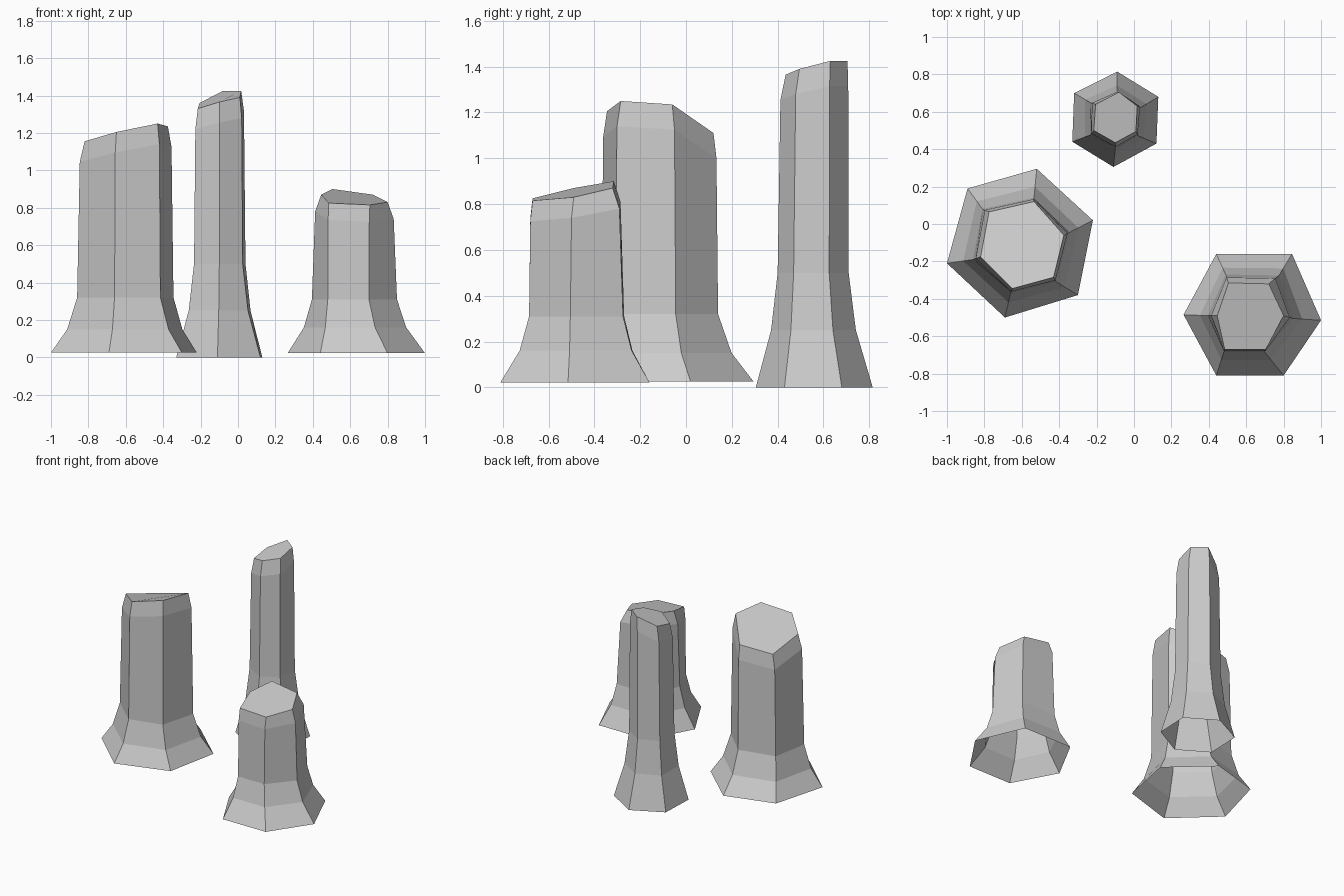
import bpy
import bmesh


def lerp(p, q, t):
    return [a + (b - a) * t for a, b in zip(p, q)]


def rock_column(name, base, body, top, base_z, flare_z, body_z, flare, drop):
    """Six-sided pillar, open below: flared foot, straight shaft, bevelled tilted top."""
    rings = [
        [(x, y, base_z) for x, y in base],
        [(*lerp(b, s, flare), flare_z) for b, s in zip(base, body)],
        [(x, y, body_z) for x, y in body],
        [(*lerp(s, t[:2], 0.35), t[2] - drop) for s, t in zip(body, top)],
        top,
    ]
    bm = bmesh.new()
    rows = [[bm.verts.new(p) for p in ring] for ring in rings]
    for low, high in zip(rows, rows[1:]):
        for i in range(6):
            j = (i + 1) % 6
            bm.faces.new((low[i], low[j], high[j], high[i]))
    bm.faces.new(rows[-1])
    mesh = bpy.data.meshes.new(name)
    bm.to_mesh(mesh)
    bm.free()
    bpy.context.collection.objects.link(bpy.data.objects.new(name, mesh))


# Corners run counter-clockwise seen from above
# Wide column on the left
rock_column(
    "wide_rock_column",
    base=[(-1.0, -0.21), (-0.69, -0.5), (-0.3, -0.38), (-0.22, 0.02), (-0.52, 0.295), (-0.89, 0.19)],
    body=[(-0.86, -0.19), (-0.66, -0.37), (-0.415, -0.31), (-0.345, -0.045), (-0.535, 0.14), (-0.81, 0.08)],
    top=[(-0.82, -0.175, 1.155), (-0.65, -0.345, 1.205), (-0.43, -0.285, 1.25),
         (-0.375, -0.06, 1.235), (-0.535, 0.12, 1.11), (-0.775, 0.065, 1.08)],
    base_z=0.025, flare_z=0.15, body_z=0.32, flare=0.62, drop=0.11)

# Tall slim column at the back
rock_column(
    "tall_rock_column",
    base=[(-0.33, 0.44), (-0.11, 0.305), (0.12, 0.43), (0.13, 0.68), (-0.09, 0.815), (-0.32, 0.7)],
    body=[(-0.235, 0.475), (-0.1, 0.4), (0.025, 0.47), (0.04, 0.625), (-0.09, 0.71), (-0.235, 0.65)],
    top=[(-0.215, 0.5, 1.33), (-0.1, 0.435, 1.365), (0.01, 0.495, 1.39),
         (0.017, 0.63, 1.425), (-0.08, 0.705, 1.425), (-0.205, 0.64, 1.36)],
    base_z=0.0, flare_z=0.25, body_z=0.5, flare=0.7, drop=0.11)

# Short column on the right
rock_column(
    "short_rock_column",
    base=[(0.265, -0.485), (0.44, -0.81), (0.8, -0.81), (1.0, -0.515), (0.845, -0.16), (0.44, -0.16)],
    body=[(0.395, -0.49), (0.48, -0.685), (0.7, -0.685), (0.85, -0.505), (0.775, -0.275), (0.49, -0.27)],
    top=[(0.445, -0.49, 0.87), (0.485, -0.67, 0.825), (0.705, -0.67, 0.815),
         (0.8, -0.49, 0.83), (0.72, -0.32, 0.87), (0.505, -0.315, 0.9)],
    base_z=0.022, flare_z=0.16, body_z=0.31, flare=0.67, drop=0.09)
